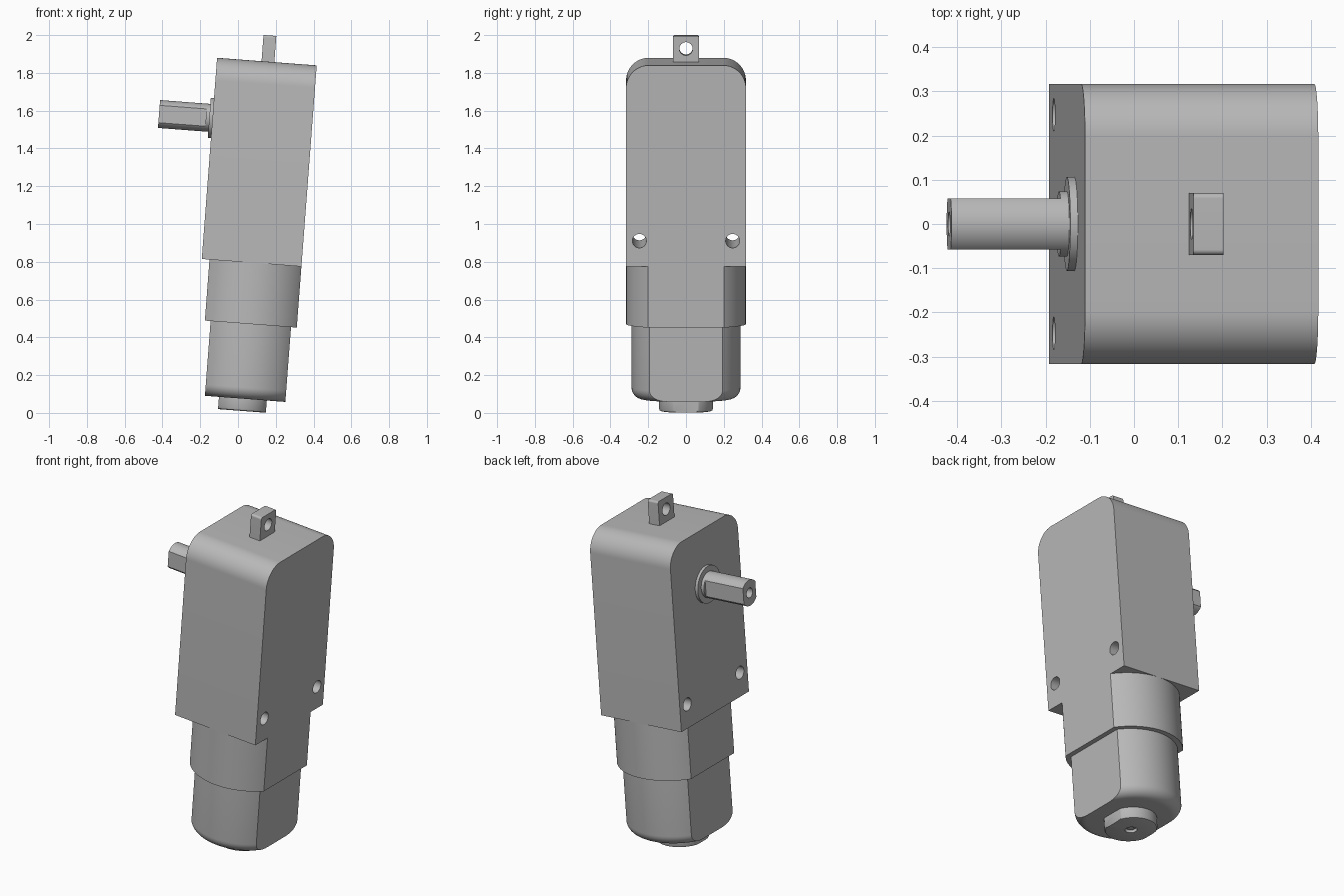
import bpy, bmesh, math
from mathutils import Matrix, Vector

if "Cube" in bpy.data.objects:
    bpy.data.objects.remove(bpy.data.objects["Cube"])

GREY = (0.48, 0.48, 0.48, 1)
mat = bpy.data.materials.new("plain grey")
mat.use_nodes = True
mat.diffuse_color = GREY
mat.node_tree.nodes["Principled BSDF"].inputs["Base Color"].default_value = GREY

TILT = Matrix.Rotation(math.radians(4.35), 4, "Y")   # whole unit leans to +x
ALONG_X = Matrix.Rotation(math.radians(-90), 4, "Y")  # turns +z into -x
AXIS = 0.032                                          # motor centre line
BODY_LEFT, BODY_RIGHT = -0.253, 0.276


def finish(name, bm, place=Matrix()):
    bmesh.ops.recalc_face_normals(bm, faces=bm.faces)
    bm.transform(TILT @ place)
    mesh = bpy.data.meshes.new(name)
    bm.to_mesh(mesh)
    bm.free()
    mesh.materials.append(mat)
    ob = bpy.data.objects.new(name, mesh)
    bpy.context.collection.objects.link(ob)
    return ob


def lathe(name, profile, place=Matrix(), flat_axis=None, flat=0):
    """Spin (radius, height) points about z, then trim two opposite flats."""
    bm = bmesh.new()
    vs = [bm.verts.new((r, 0, h)) for r, h in profile]
    es = [bm.edges.new(pair) for pair in zip(vs, vs[1:])]
    bmesh.ops.spin(bm, geom=vs + es, cent=(0, 0, 0), axis=(0, 0, 1),
                   angle=math.tau, steps=96)
    bmesh.ops.remove_doubles(bm, verts=bm.verts, dist=1e-5)
    if flat_axis:
        for side in (-1, 1):
            n = Vector(flat_axis) * side
            bmesh.ops.bisect_plane(bm, geom=bm.verts[:] + bm.edges[:] + bm.faces[:],
                                   plane_co=n * flat, plane_no=n, clear_outer=True)
            rim = [e for e in bm.edges if e.is_boundary]
            bmesh.ops.holes_fill(bm, edges=rim, sides=0)
    return finish(name, bm, place)


def plate(name, x0, x1, half, z0, z1, radius):
    """Block along x whose two upper corners are rounded."""
    pts = [(-half, z0), (half, z0)]
    for side in (1, -1):
        for i in range(17):
            a = math.pi / 2 * (i if side > 0 else 16 - i) / 16
            pts.append((side * (half - radius + radius * math.cos(a)),
                        z1 - radius + radius * math.sin(a)))
    bm = bmesh.new()
    face = bm.faces.new([bm.verts.new((x0, y, z)) for y, z in pts])
    ext = bmesh.ops.extrude_face_region(bm, geom=[face])["geom"]
    bmesh.ops.translate(bm, vec=(x1 - x0, 0, 0),
                        verts=[v for v in ext if isinstance(v, bmesh.types.BMVert)])
    if not face.is_valid or not any(f.calc_center_median().x < x0 + 1e-4 for f in bm.faces):
        bmesh.ops.holes_fill(bm, edges=[e for e in bm.edges if e.is_boundary], sides=0)
    return finish(name, bm)


def drill(ob, y, z, r):
    """Bore a hole through an object along x."""
    cutter = lathe("hole_cutter", [(0, -1), (r, -1), (r, 1), (0, 1)],
                   Matrix.Translation((0, y, z)) @ ALONG_X)
    cutter.hide_render = True
    mod = ob.modifiers.new("hole", "BOOLEAN")
    mod.operation, mod.solver, mod.object = "DIFFERENCE", "EXACT", cutter
    bpy.context.view_layer.objects.active = ob
    bpy.ops.object.modifier_apply(modifier=mod.name)
    bpy.data.objects.remove(cutter)


# Gearbox with two mounting holes
gearbox = plate("gearbox_housing", BODY_LEFT, BODY_RIGHT, 0.317, 0.798, 1.866, 0.12)
for side in (-1, 1):
    drill(gearbox, side * 0.247, 0.934, 0.037)

# Top mounting tab with its hole
tab = plate("mounting_tab", -0.017, 0.051, 0.07, 1.866, 2.005, 0.012)
drill(tab, 0, 1.937, 0.035)

# Motor sleeve and can: cylinders with two flats
centre = Matrix.Translation((AXIS, 0, 0))
sleeve = lathe("motor_sleeve", [(0, 0.474), (0.317, 0.474), (0.317, 0.798), (0, 0.798)],
               centre, (1, 0, 0), 0.244)
R, F, BASE = 0.288, 0.06, 0.077
fillet = [(R - F + F * math.sin(a), BASE + F - F * math.cos(a))
          for a in (math.pi / 2 * i / 10 for i in range(11))]
can = lathe("motor_can", [(0, BASE)] + fillet + [(R, 0.474), (0, 0.474)],
            centre, (1, 0, 0), 0.2135)

# End cap with a small bearing recess
cap = lathe("end_cap", [(0, 0.02), (0.018, 0.02), (0.018, 0.03), (0.033, 0.03), (0.033, 0.012),
                        (0.131, 0.012), (0.139, 0.015), (0.143, 0.024), (0.143, BASE), (0, BASE)],
            Matrix.Translation((0.02, 0, 0)), (1, 0, 0), 0.127)

# Output shaft on the right side: flange, shoulder and double-flat end
hub = Matrix.Translation((0, 0, 1.546)) @ ALONG_X
flange = lathe("shaft_flange", [(0, 0.253), (0.106, 0.253), (0.106, 0.27), (0, 0.27)], hub)
shoulder = lathe("shaft_shoulder", [(0, 0.27), (0.074, 0.27), (0.074, 0.288), (0, 0.288)], hub)
shaft = lathe("output_shaft", [(0, 0.288), (0.074, 0.288), (0.074, 0.537), (0.028, 0.537),
                               (0.028, 0.4), (0, 0.4)], hub, (0, 1, 0), 0.058)

# Smooth round surfaces, keep edges crisp
bpy.ops.object.select_all(action="DESELECT")
for ob in (gearbox, tab, sleeve, can, cap, flange, shoulder, shaft):
    ob.select_set(True)
    bpy.context.view_layer.objects.active = ob
bpy.ops.object.shade_smooth_by_angle(angle=math.radians(30))
